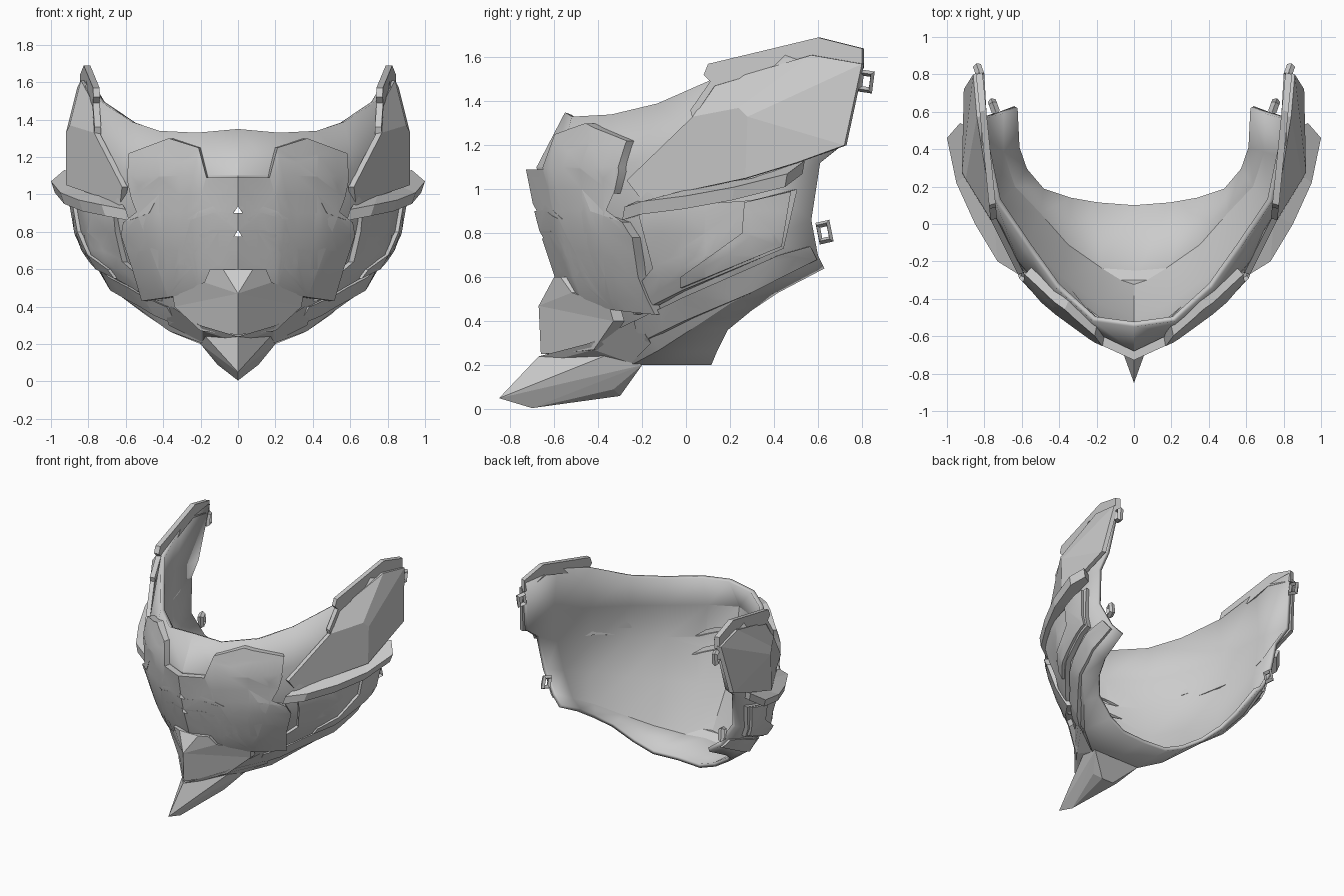
import bpy, bmesh, math
from mathutils import Vector
from mathutils.bvhtree import BVHTree

if "Cube" in bpy.data.objects:
    bpy.data.objects.remove(bpy.data.objects["Cube"])


def add_object(name, bm, mirror=False, smooth=False):
    me = bpy.data.meshes.new(name)
    bm.to_mesh(me)
    bm.free()
    ob = bpy.data.objects.new(name, me)
    bpy.context.collection.objects.link(ob)
    bpy.context.view_layer.objects.active = ob
    for o in bpy.data.objects:
        o.select_set(o == ob)
    if mirror:
        m = ob.modifiers.new("mirror", 'MIRROR')
        m.merge_threshold = 0.0005
    if smooth:
        bpy.ops.object.shade_smooth_by_angle(angle=math.radians(25))
    return ob


def thicken(bm, move):
    """Extrude an open sheet into a closed plate; move(co) gives the new place."""
    ret = bmesh.ops.extrude_face_region(bm, geom=bm.faces[:])
    for v in ret["geom"]:
        if isinstance(v, bmesh.types.BMVert):
            v.co = move(v.co)
    bmesh.ops.recalc_face_normals(bm, faces=bm.faces[:])


def plate(name, pts, faces, depth):
    """Faceted plate from a few 3D points, thickened by a vector, mirrored."""
    bm = bmesh.new()
    vs = [bm.verts.new(p) for p in pts]
    for f in faces:
        bm.faces.new([vs[i] for i in f])
    thicken(bm, lambda c: c + Vector(depth))
    return add_object(name, bm, mirror=True)


def outward(c):
    return Vector((c.x, c.y - 0.35, 0)).normalized()


def panel(name, outline, side, height):
    """Flat outline laid on the shell, seen from the side (y, z) or front (x, z), mirrored."""
    bm = bmesh.new()
    to3 = (lambda a, z: (3, a, z)) if side else (lambda a, z: (a, -3, z))
    bm.faces.new([bm.verts.new(to3(*p)) for p in outline])
    bmesh.ops.triangulate(bm, faces=bm.faces[:])
    for axis in (1 if side else 0, 2):
        n = [0, 0, 0]
        n[axis] = 1
        for k in range(-10, 18):
            bmesh.ops.bisect_plane(bm, geom=bm.verts[:] + bm.edges[:] + bm.faces[:],
                                   plane_co=[c * k * 0.1 for c in n], plane_no=n, dist=0.001)
    ray = Vector((-1, 0, 0)) if side else Vector((0, 1, 0))
    for v in bm.verts:
        hit = tree.ray_cast(v.co, ray)[0]
        if hit is None or (side and hit.x < 0):
            hit = tree.find_nearest(Vector((max(0.6 if side else v.co.x, 0), -0.5 if not side else v.co.y,
                                            v.co.z)))[0]
        v.co = hit
    for v in bm.verts:
        v.co -= outward(v.co) * 0.008
    thicken(bm, lambda c: c + outward(c) * (height + 0.008))
    return add_object(name, bm, mirror=True, smooth=True)


# Bowl-shaped shell: half columns from the front centre to the ear, top to bottom
columns = [
    [(0, -.55, 1.35), (0, -.68, 1.1), (0, -.63, .85), (0, -.53, .55), (0, -.32, .21), (0, .1, .2)],
    [(.22, -.52, 1.33), (.21, -.58, 1.1), (.21, -.55, .85), (.2, -.45, .53), (.18, -.25, .2), (.2, .115, .2)],
    [(.42, -.34, 1.34), (.45, -.4, 1.1), (.45, -.39, .85), (.41, -.3, .55), (.37, -.12, .27), (.35, .14, .26)],
    [(.57, -.13, 1.39), (.62, -.2, 1.13), (.64, -.2, .87), (.59, -.11, .6), (.52, .05, .38), (.5, .19, .36)],
    [(.74, .12, 1.5), (.77, .08, 1.18), (.78, .05, .9), (.75, .09, .67), (.66, .2, .48), (.59, .3, .45)],
    [(.81, .45, 1.61), (.86, .42, 1.25), (.86, .38, 1.0), (.82, .36, .77), (.72, .39, .58), (.63, .42, .53)],
    [(.83, .8, 1.62), (.87, .72, 1.21), (.85, .61, 1.12), (.82, .57, .86), (.72, .6, .7), (.64, .63, .64)],
]
full = [[(-x, y, z) for x, y, z in c] for c in columns[:0:-1]] + columns
rows = len(columns[0])
verts = [Vector(p) for c in full for p in c]
quads = [(i * rows + k, i * rows + k + 1, (i + 1) * rows + k + 1, (i + 1) * rows + k)
         for i in range(len(full) - 1) for k in range(rows - 1)]
tree = BVHTree.FromPolygons(verts, quads)
bm = bmesh.new()
bv = [bm.verts.new(p) for p in verts]
for q in quads:
    bm.faces.new([bv[i] for i in q])
shell = add_object("face_shell", bm, smooth=True)
sol = shell.modifiers.new("thickness", 'SOLIDIFY')
sol.thickness = 0.03
sol.offset = -1
bpy.ops.object.modifier_apply(modifier="thickness")

# Two breathing slots cut through the shell
slot = [(.13, .935), (.2, .91), (.26, .865), (.24, .865), (.13, .9)]
drops = (0.0, 0.125)
for d in drops:
    bm = bmesh.new()
    loop = slot + [(-x, h) for x, h in reversed(slot)]
    bm.faces.new([bm.verts.new((x, -1.2, h - d)) for x, h in loop])
    thicken(bm, lambda c: c + Vector((0, 1.1, 0)))
    cutter = add_object("slot_cutter", bm)
    cutter.hide_render = True
    b = shell.modifiers.new("slot", 'BOOLEAN')
    b.operation = 'DIFFERENCE'
    b.solver = 'EXACT'
    b.object = cutter
    bpy.context.view_layer.objects.active = shell
    bpy.ops.object.modifier_apply(modifier="slot")
    bpy.data.objects.remove(cutter)

# Front plate: half outline with nose recess, cheek notch, and the slots cut in from the centre line
outline = [(0, 1.09), (.16, 1.09), (.2, 1.25), (.35, 1.3), (.55, 1.22), (.56, 1.08), (.54, .98),
           (.4, 1.0), (.45, .9), (.58, .85), (.59, .78), (.53, .6), (.48, .43), (.35, .45),
           (.2, .48), (0, .48)]
for d in reversed(drops):
    outline += [(x, z - d) for x, z in [(0, .9)] + slot[::-1] + [(0, .935)]]
panel("front_plate", outline, False, 0.05)

# Layered cheek and jaw panels
panel("cheek_plate", [(-.2, .91), (.3, .95), (.5, 1.0), (.44, .73), (0, .54), (-.21, .43),
                      (-.21, .54), (-.13, .64), (-.17, .8)], True, 0.035)
panel("cheek_rear_plate", [(.27, .94), (.47, .99), (.43, .74), (0, .55), (0, .6), (.26, .8)],
      True, 0.055)
panel("jaw_band", [(-.22, .4), (0, .51), (.42, .7), (.56, .74), (.59, .68), (.3, .53), (0, .4), (-.2, .3)],
      True, 0.02)

# Chin guard with a centre ridge
plate("chin_guard",
      [(0, -.67, .47), (0, -.66, .25), (0, -.6, .6), (.08, -.6, .6), (.15, -.57, .6), (.18, -.52, .53),
       (.35, -.35, .47), (.34, -.33, .4), (.2, -.42, .27)],
      [(0, 3, 2), (0, 5, 4, 3), (0, 7, 6, 5), (0, 1, 8, 7)], (0, .05, 0))

# Jaw wings joining chin guard, beak and jaw
plate("jaw_wing",
      [(0, -.67, .24), (.2, -.44, .3), (.37, -.22, .41), (.38, -.18, .33), (.2, -.27, .24)],
      [(0, 1, 4), (1, 2, 3, 4)], (-.01, .02, -.03))

# Pointed beak under the chin
bm = bmesh.new()
for x, y, z in [(0, -.85, .05), (0, -.7, .005), (0, -.67, .24), (.2, -.3, .27), (.2, -.2, .2),
                (.11, -.33, .09), (.05, -.3, .06)]:
    for s in ((1, -1) if x else (1,)):
        bm.verts.new((x * s, y, z))
bmesh.ops.convex_hull(bm, input=bm.verts[:])
add_object("beak", bm)

# Raised ear plates
plate("ear_plate",
      [(.62, -.27, 1.04), (.77, .03, 1.33), (.9, .24, 1.37), (.92, .27, 1.05), (.63, -.2, .95),
       (.77, .13, 1.48), (.84, .57, 1.61), (.86, .8, 1.57), (.91, .72, 1.2), (.91, .5, 1.12),
       (.92, .28, 1.33)],
      [(0, 1, 2, 10, 3, 4), (1, 5, 6, 2), (2, 6, 7, 10), (10, 7, 8), (10, 8, 9, 3)], (-.03, .01, 0))

# Upper fins along the ear plates
profile = [(.08, 1.52), (.1, 1.57), (.33, 1.625), (.6, 1.69), (.8, 1.64), (.8, 1.55), (.57, 1.6),
           (.13, 1.47), (.03, 1.32), (.02, 1.36), (.11, 1.49)]
plate("upper_fin", [(.775 + .1 * (y - .1), y, z) for y, z in profile],
      [tuple(range(len(profile)))], (-.035, .01, 0))

# Side blades sweeping backwards
plate("side_blade",
      [(.6, -.28, .92), (.73, -.2, .945), (.85, 0, .97), (.95, .22, 1.01), (1.0, .46, 1.07),
       (.93, .54, 1.13), (.85, .5, 1.12), (.85, .3, 1.05), (.75, .05, 1.01), (.62, -.21, .95)],
      [(0, 1, 8, 9), (1, 2, 8), (2, 3, 7, 8), (3, 4, 5, 6, 7)], (-.02, -.01, -.06))

# Square strap loops at the back edge
for name, loc, tilt in (("upper_strap_loop", (.83, .82, 1.49), -8), ("lower_strap_loop", (.75, .63, .805), 12)):
    for s in (1, -1):
        bpy.ops.mesh.primitive_torus_add(major_segments=4, minor_segments=4, major_radius=.042,
                                         minor_radius=.015)
        ob = bpy.context.object
        ob.name = name
        for v in ob.data.vertices:
            a, b, h = v.co
            c = math.sqrt(.5)
            v.co = (h * 1.5, (a - b) * c * .85, (a + b) * c * 1.25)
        ob.location = (loc[0] * s, loc[1], loc[2])
        ob.rotation_euler = (math.radians(tilt), 0, math.radians(-20 * s))
